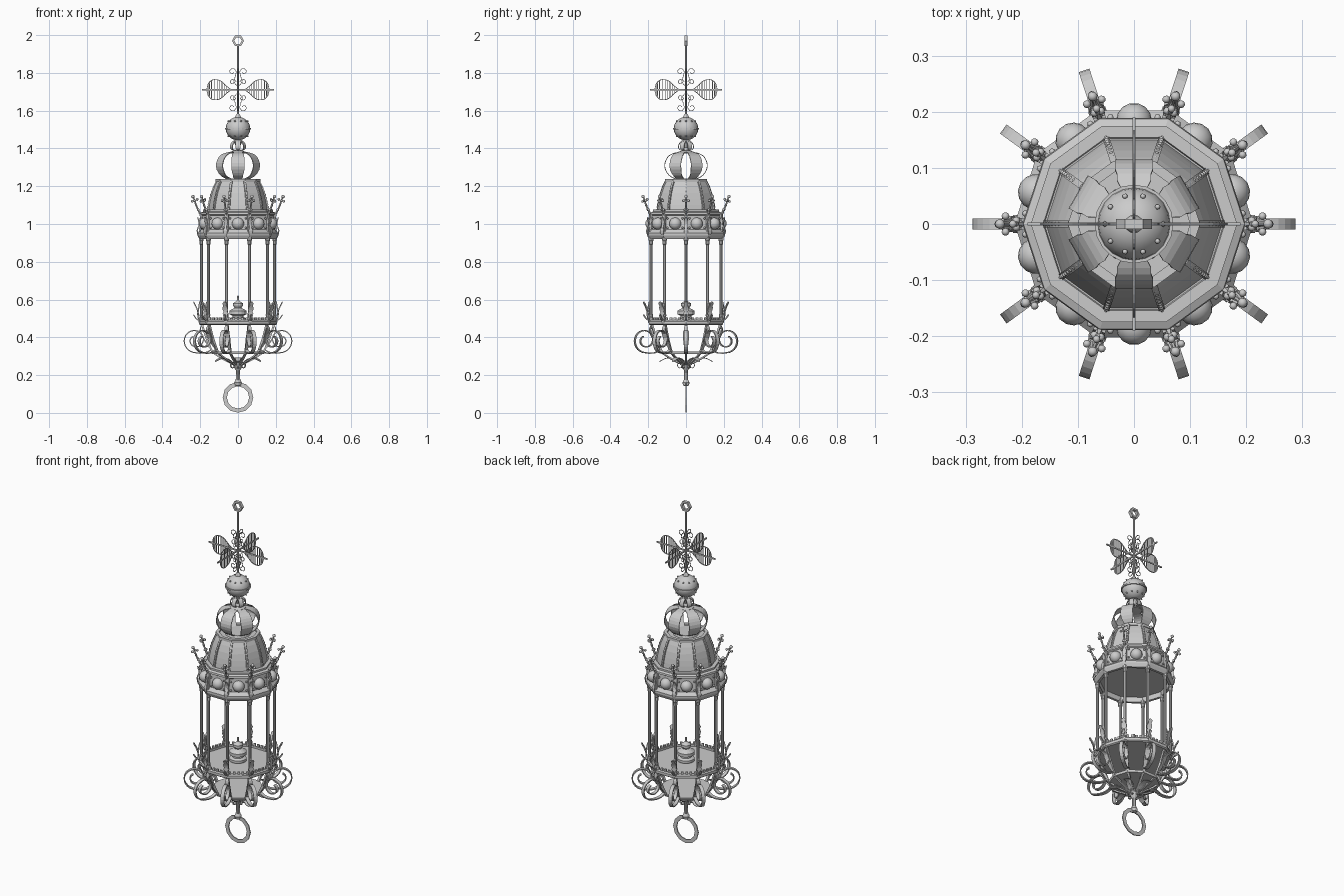
import bpy, bmesh, math
from mathutils import Vector, Matrix

if "Cube" in bpy.data.objects:
    bpy.data.objects.remove(bpy.data.objects["Cube"])

TEN = [math.radians(36 * i) for i in range(10)]
MID = [a + math.radians(18) for a in TEN]
SIX = [math.radians(30 + 60 * i) for i in range(6)]
FOUR = [math.radians(90 * i) for i in range(4)]


def finish(bm, name, smooth=False):
    bmesh.ops.recalc_face_normals(bm, faces=bm.faces)
    for f in bm.faces:
        f.smooth = smooth
    me = bpy.data.meshes.new(name)
    bm.to_mesh(me)
    bm.free()
    ob = bpy.data.objects.new(name, me)
    bpy.context.collection.objects.link(ob)
    return ob


def lathe(name, prof, n=10, smooth=False, closed=False):
    bm = bmesh.new()
    rings = []
    for r, z in prof:
        if r < 1e-5:
            rings.append([bm.verts.new((0, 0, z))] * n)
        else:
            rings.append([bm.verts.new((r * math.cos(2 * math.pi * i / n),
                                        r * math.sin(2 * math.pi * i / n), z)) for i in range(n)])
    pairs = list(zip(rings, rings[1:])) + ([(rings[-1], rings[0])] if closed else [])
    for a, b in pairs:
        for i in range(n):
            j = (i + 1) % n
            vs = list(dict.fromkeys((a[i], a[j], b[j], b[i])))
            if len(vs) > 2:
                bm.faces.new(vs)
    return finish(bm, name, smooth)


def sweep(name, pts, a, b, n=4, angles=(0,), widths=None, closed=False, smooth=False):
    """Sweep a section along an (r, z) path; a = half depth in plane, b = half width across."""
    bm = bmesh.new()
    k = math.sqrt(2) if n == 4 else 1
    m = len(pts)
    for ang in angles:
        er, et = Vector((math.cos(ang), math.sin(ang), 0)), Vector((-math.sin(ang), math.cos(ang), 0))
        rings = []
        for i, (r, z) in enumerate(pts):
            p = pts[i - 1] if (i or closed) else pts[0]
            q = pts[(i + 1) % m] if (i < m - 1 or closed) else pts[-1]
            t = Vector((q[0] - p[0], q[1] - p[1])).normalized()
            nor = er * -t.y + Vector((0, 0, t.x))
            w = widths[i * (len(widths) - 1) // (m - 1)] if widths else 1
            wa = w if n > 4 else 1
            c = er * r + Vector((0, 0, z))
            rings.append([bm.verts.new(c + nor * a * k * wa * math.cos(2 * math.pi * (s + .5) / n)
                                       + et * b * k * w * math.sin(2 * math.pi * (s + .5) / n)) for s in range(n)])
        for i in range(m if closed else m - 1):
            u, v = rings[i], rings[(i + 1) % m]
            for s in range(n):
                bm.faces.new((u[s], u[(s + 1) % n], v[(s + 1) % n], v[s]))
        if not closed:
            bm.faces.new(rings[0])
            bm.faces.new(rings[-1])
    return finish(bm, name, smooth)


def spline(p, k=4):
    p = [Vector(q) for q in p]
    e = [p[0]] + p + [p[-1]]
    out = []
    for i in range(1, len(p)):
        a, b, c, d = e[i - 1:i + 3]
        for s in range(k):
            t = s / k
            out.append(tuple(.5 * (2 * b + (c - a) * t + (2 * a - 5 * b + 4 * c - d) * t * t
                                   + (3 * b - a - 3 * c + d) * t ** 3)))
    return out + [tuple(p[-1])]


def spiral(cx, cz, r0, r1, a0, a1, n):
    return [(cx + (r0 + (r1 - r0) * i / n) * math.cos(math.radians(a0 + (a1 - a0) * i / n)),
             cz + (r0 + (r1 - r0) * i / n) * math.sin(math.radians(a0 + (a1 - a0) * i / n))) for i in range(n + 1)]


def balls(name, spots, angles, u=8, v=6):
    """spots: (r, tangential offset, z, radius)"""
    bm = bmesh.new()
    for ang in angles:
        for r, t, z, rad in spots:
            bmesh.ops.create_uvsphere(bm, u_segments=u, v_segments=v, radius=rad,
                                      matrix=Matrix.Rotation(ang, 4, 'Z') @ Matrix.Translation((r, t, z)))
    return finish(bm, name, True)


def boxes(name, spots, size, angles):
    bm = bmesh.new()
    for ang in angles:
        for s in spots:
            bmesh.ops.create_cube(bm, size=1, matrix=Matrix.Rotation(ang, 4, 'Z') @ Matrix.Translation(s)
                                  @ Matrix.Diagonal((*size, 1)))
    return finish(bm, name)


# Bottom pull ring, stem and knob
sweep("pull_ring", spiral(0, .082, .07, .07, 90, 420, 11), .011, .003, closed=True)
lathe("stem", [(0, .14), (.016, .145), (.02, .16), (.012, .175), (.011, .225), (.02, .24), (.028, .255), (.02, .275), (0, .28)], 10)

# Lower cone struts and curled leaves
sweep("cone_struts", spline([(.132, .318), (.08, .285), (.018, .255)]), .004, .006, angles=TEN)
sweep("bottom_leaves", spline([(.015, .245), (.06, .28), (.1, .29), (.14, .272)], 4), .002, .02, angles=SIX,
      widths=[.4, .6, .9, 1, .7, 1, .7, .5, .1])
sweep("bottom_curls", spiral(.03, .25, .018, .005, 90, -300, 12), .002, .004, angles=SIX)

# Open bowl frame with lower plate
lathe("bowl_plate", [(0, .312), (.137, .312), (.14, .325), (0, .325)])
sweep("bowl_ribs", spline([(.135, .32), (.165, .39), (.19, .467)]), .005, .008, angles=TEN)

# Side scrolls
path = spline([(.14, .335), (.175, .318), (.215, .316)], 3)[:-1] + spiral(.226, .385, .067, .022, -95, 420, 34)
sweep("side_scrolls", path, .003, .01, angles=TEN)
sweep("scroll_braces", spline([(.19, .465), (.2, .44), (.185, .4), (.16, .36), (.142, .335)], 3), .003, .015,
      angles=TEN, widths=[.4, .7, 1, 1, .8, .5, .3])

# Lantern floor with crenellated rim
lathe("floor", [(0, .465), (.2, .465), (.207, .47), (.207, .485), (.2, .492), (.19, .492), (.19, .48), (0, .48)])
boxes("crenellations", [(.188, (i - 2) * .023, .498) for i in range(5)], (.008, .013, .014), MID)

# Corner leaves at the floor
sweep("corner_leaves", spline([(.203, .478), (.212, .51), (.215, .545), (.236, .588)], 4), .003, .016, angles=TEN,
      widths=[.5, .7, 1, .6, 1, .6, .9, .5, .7, .2])
sweep("upright_leaves", spline([(.206, .48), (.21, .53), (.203, .59)], 4), .003, .012, angles=TEN,
      widths=[.6, 1, .6, 1, .6, .8, .4, .1])
sweep("leaf_hooks", spline([(.207, .49), (.222, .5), (.236, .52)], 3), .003, .005, angles=TEN)

# Oil burner in the middle
lathe("burner", [(0, .48), (.045, .485), (.045, .5), (.03, .507), (.03, .515), (.046, .522), (.046, .54), (.03, .55),
                 (.018, .556), (.026, .568), (.026, .58), (.012, .59), (.006, .597), (.005, .618), (0, .622)], 16)

# Columns with bases and capitals
sweep("columns", [(.194, z) for z in (.485, .505, .508, .52, .523, .89, .893, .91, .913, .93)], .009, .009, 8, TEN,
      widths=[1.4, 1.4, 1, 1.2, .9, .9, 1.2, 1.2, 1.5, 1.5])

# Frieze, cornice and dome roof
lathe("frieze", [(0, .948), (.185, .948), (.188, .92), (.203, .92), (.213, .94), (.213, .952), (.203, .962), (.195, .97),
                 (.19, 1.045), (.199, 1.05), (.197, 1.06), (.184, 1.066), (.184, 1.076), (.162, 1.076), (.16, 1.07), (0, 1.07)])
dome = [(.157, 1.07), (.153, 1.1), (.147, 1.13), (.138, 1.165), (.125, 1.2), (.111, 1.228)]
lathe("dome", dome + [(0, 1.228)])
sweep("dome_ribs", dome, .005, .006, angles=TEN)
balls("dome_beads", [(r + .006, 0, z - .01, .005) for r, z in spline(dome, 2)[1:]], TEN, 6, 4)
lathe("dome_collar", [(.1, 1.222), (.118, 1.222), (.118, 1.237), (.1, 1.237)], closed=True)
balls("frieze_bosses", [(.184, 0, 1.002, .032)], MID, 14, 10)
sweep("frieze_pilasters", [(.203, .96), (.196, 1.052)], .005, .011, angles=TEN)
balls("frieze_beads", [(.19, t, z, .006) for t in (-.042, .042) for z in (.98, 1.03)], MID, 6, 4)
sweep("frieze_leaves", spline([(.208, .93), (.216, .965), (.205, 1.0), (.214, 1.035)], 3), .003, .012, angles=TEN,
      widths=[.3, .8, 1, .6, .4, .6, 1, .6, .3])

# Outward-leaning finials on the cornice
sweep("finial_stems", spline([(.196, 1.045), (.208, 1.07), (.222, 1.1), (.236, 1.142)], 3), .006, .006, 6, TEN,
      widths=[1.4, .8, 1.2, .7, 1.1, .7, 1, .7, .7, .6])
balls("finial_buds", [(.239, 0, 1.145, .009), (.229, .014, 1.124, .007), (.229, -.014, 1.124, .007),
                      (.242, 0, 1.12, .007), (.216, 0, 1.13, .007), (.21, .006, 1.075, .007), (.21, -.006, 1.075, .007)], TEN)

# Crown of six bands
lathe("crown_base", [(0, 1.228), (.07, 1.228), (.065, 1.242), (0, 1.242)], 12)
sweep("crown_bands", spline([(.05, 1.238), (.09, 1.258), (.113, 1.305), (.098, 1.352), (.065, 1.374), (.015, 1.382)], 3),
      .002, .034, angles=SIX, widths=[.6, .75, .9, 1, 1, 1, .9, .7, .45, .25])
lathe("crown_cap", [(0, 1.372), (.042, 1.374), (.042, 1.382), (.016, 1.39), (0, 1.392)], 12)

# Small cage knot
sweep("cage_bands", spline([(.01, 1.387), (.035, 1.395), (.04, 1.412), (.03, 1.432), (.01, 1.442)], 3),
      .002, .012, angles=SIX, widths=[.5, 1, 1, .5])
lathe("cage_core", [(0, 1.385), (.014, 1.39), (.008, 1.405), (.02, 1.43), (.026, 1.44), (.012, 1.45), (0, 1.45)], 10)

# Globe with equator rim and studs
lathe("globe", [(.065 * math.cos(math.radians(a)), 1.505 + .062 * math.sin(math.radians(a)))
                for a in range(-90, 91, 15)], 20, True)
lathe("globe_rim", [(.062, 1.501), (.07, 1.501), (.07, 1.509), (.062, 1.509)], 20, closed=True)
balls("globe_studs", [(.052, 0, 1.545, .005), (.052, 0, 1.465, .005)], TEN, 6, 4)
lathe("globe_collar", [(0, 1.56), (.018, 1.56), (.014, 1.572), (.008, 1.582), (0, 1.582)], 10)

# Spire rod and hanging ring
sweep("spire_rod", [(0, 1.565), (0, 1.945)], .006, .006, 8)
sweep("hanging_ring", spiral(0, 1.97, .026, .026, 0, 300, 5), .006, .009, closed=True)

# Cross arms with grille leaves and thin curls
sweep("cross_arms", [(0, 1.711), (.19, 1.711)], .004, .003, angles=FOUR)
leaf = [(.035, 0), (.06, .018), (.085, .042), (.11, .053), (.14, .05), (.158, .03), (.165, 0)]
outline = spline(leaf, 2)
bm_pts = [(x, 1.711 + h) for x, h in outline] + [(x, 1.711 - h) for x, h in outline[-2:0:-1]]
sweep("leaf_outline", bm_pts, .002, .002, angles=FOUR, closed=True)
for i, (x, h) in enumerate(outline[2:-1]):
    sweep("leaf_bar_%d" % i, [(x, 1.711 - h), (x, 1.711 + h)], .002, .002, angles=FOUR)
for name, s in (("upper", 1), ("lower", -1)):
    curl = spline([(.006, .02), (.022, .045), (.012, .075)], 3)[:-1] + spiral(.03, .095, .021, .008, 200, -150, 14)
    sweep(name + "_curls", [(x, 1.711 + s * z) for x, z in curl], .0015, .0015, angles=FOUR)
    sweep(name + "_inner_curls", [(x, 1.711 + s * z) for x, z in spiral(.028, .04, .018, .006, 180, -180, 12)],
          .0015, .0015, angles=FOUR)
